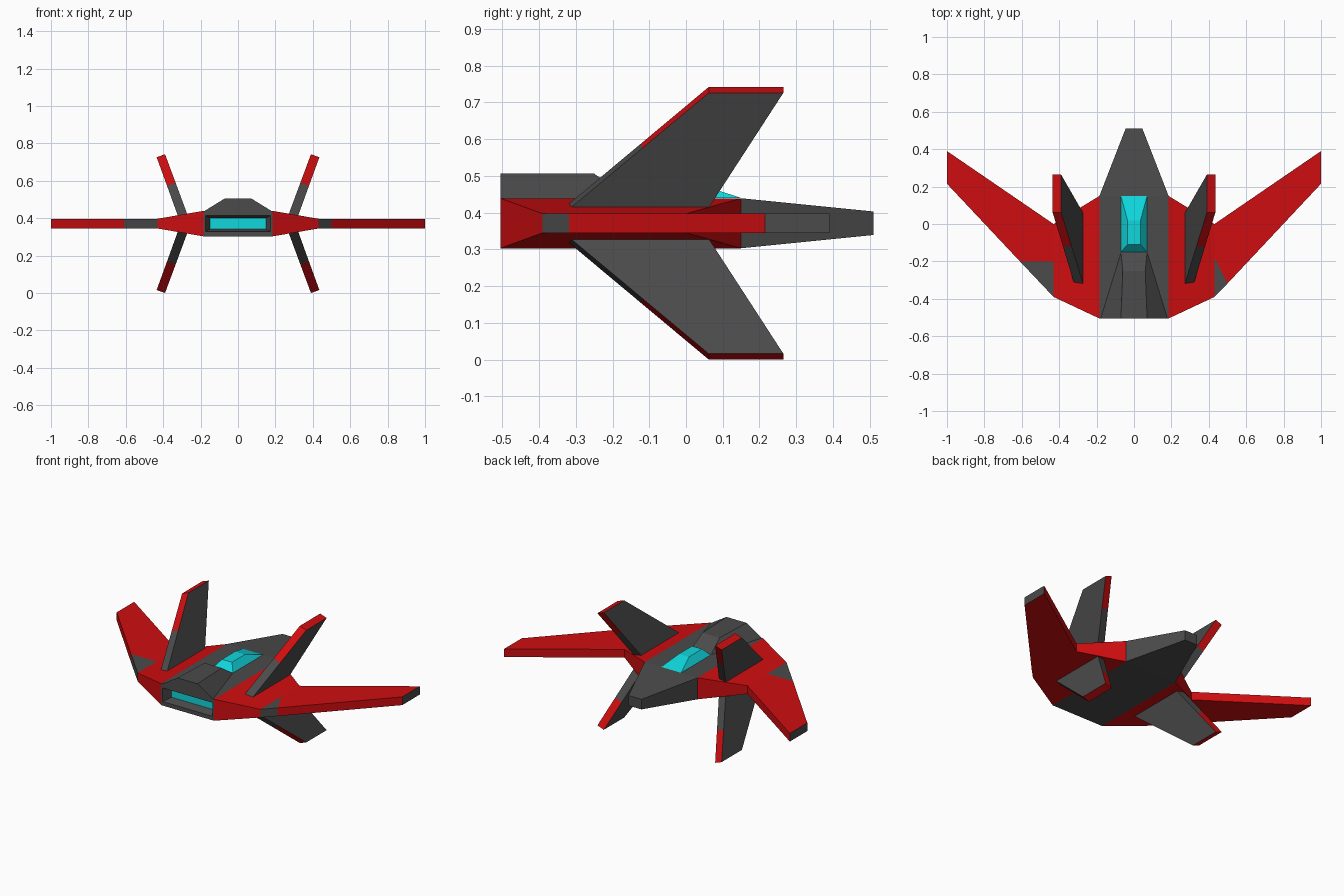
import bpy, bmesh

if "Cube" in bpy.data.objects:
    bpy.data.objects.remove(bpy.data.objects["Cube"])

MID = 0.371  # height of the horizontal symmetry plane


def material(name, color):
    m = bpy.data.materials.new(name)
    m.diffuse_color = (*color, 1)
    m.use_nodes = True
    m.node_tree.nodes["Principled BSDF"].inputs["Base Color"].default_value = m.diffuse_color
    return m


MATS = [material("dark_grey", (0.07, 0.07, 0.07)),
        material("red", (0.62, 0.004, 0.005)),
        material("cyan", (0.005, 0.68, 0.72))]
GREY, RED, CYAN = range(3)


def loft(name, rings, color, start=True, end=True, paint=None):
    """Skin rings of points; paint maps (segment, side) or a cap name to a colour."""
    paint = paint or {}
    bm = bmesh.new()
    loops = [[bm.verts.new(p) for p in r] for r in rings]
    n = len(loops[0])

    def face(verts, key):
        bm.faces.new(verts).material_index = paint.get(key, color)

    for k, (a, b) in enumerate(zip(loops, loops[1:])):
        for i in range(n):
            j = (i + 1) % n
            face((a[i], a[j], b[j], b[i]), (k, i))
    if start:
        face(loops[0][::-1], "start")
    if end:
        face(loops[-1], "end")
    return finish(name, bm)


def finish(name, bm):
    bmesh.ops.recalc_face_normals(bm, faces=bm.faces)
    me = bpy.data.meshes.new(name)
    bm.to_mesh(me)
    bm.free()
    for m in MATS:
        me.materials.append(m)
    ob = bpy.data.objects.new(name, me)
    bpy.context.collection.objects.link(ob)
    return ob


def rect(y, w, h, z=MID):
    return [(-w, y, z - h), (w, y, z - h), (w, y, z + h), (-w, y, z + h)]


# Hull with recessed glowing engine and tapered nose
loft("hull", [rect(-0.45, 0.15, 0.03), rect(-0.505, 0.175, 0.043),
              rect(-0.505, 0.185, 0.068), rect(0.15, 0.185, 0.068),
              rect(0.51, 0.045, 0.032)], GREY, paint={"start": CYAN})

# Engine hump on the back of the hull
loft("engine_hump",
     [[(-0.18, -0.505, 0.438), (0.18, -0.505, 0.438), (0.07, -0.15, 0.438), (-0.07, -0.15, 0.438)],
      [(-0.07, -0.505, 0.506), (0.07, -0.505, 0.506), (0.06, -0.25, 0.506), (-0.06, -0.25, 0.506)]],
     GREY)

# Cockpit canopy, sloping down to the nose
bm = bmesh.new()
v = [bm.verts.new(p) for p in [
    (-0.07, -0.15, 0.438), (0.07, -0.15, 0.438), (0.07, 0.15, 0.44), (-0.07, 0.15, 0.44),
    (-0.035, -0.11, 0.482), (0.035, -0.11, 0.482), (0.035, 0.02, 0.482), (-0.035, 0.02, 0.482)]]
for f in [(0, 3, 2, 1), (4, 5, 6, 7), (0, 1, 5, 4), (1, 2, 6, 5), (2, 3, 7, 6), (3, 0, 4, 7)]:
    bm.faces.new([v[i] for i in f]).material_index = CYAN
finish("canopy", bm)


def wing(name, s, root_y, patch):
    """Flat swept wing; a grey triangle marks the root of the trailing edge."""
    outline = [(0.43, 0.0), (1.0, 0.39), (1.0, 0.215), patch, (0.43, -0.39), (0.43, root_y)]
    bm = bmesh.new()
    top, low = [[bm.verts.new((s * x, y, MID + dz)) for x, y in outline] for dz in (0.026, -0.026)]
    bm.faces.new([top[i] for i in (0, 1, 2, 3, 5)]).material_index = RED
    bm.faces.new([top[i] for i in (3, 4, 5)]).material_index = GREY
    bm.faces.new(low[::-1]).material_index = RED
    for i, c in enumerate((RED, GREY, RED, GREY)):
        bm.faces.new((top[i], low[i], low[i + 1], top[i + 1])).material_index = c
    finish(name, bm)


for side, s in (("left", -1), ("right", 1)):
    # Red side pods between hull and wings
    loft(side + "_pod",
         [[(s * x, y0, MID - h), (s * x, y1, MID - h), (s * x, y1, MID + h), (s * x, y0, MID + h)]
          for x, y0, y1, h in ((0.185, -0.505, 0.15, 0.068), (0.43, -0.39, 0.0, 0.026))],
         RED, start=False, end=False)

    # Canted fins above and below, with red tips and outer edges
    for level, t in (("upper", 1), ("lower", -1)):
        inner = [(0.264, 0.402, -0.345, 0.045), (0.39, 0.742, 0.062, 0.265)]
        outer = [(0.312, 0.387, -0.345, 0.045), (0.435, 0.726, 0.062, 0.265)]
        rings = []
        for f in (0, 0.55, 1):
            (xi, zi, y0, y1), (xo, zo, _, _) = [
                [a + (b - a) * f for a, b in zip(*edge)] for edge in (inner, outer)]
            rings.append([(s * x, y, MID + t * (z - MID)) for x, y, z in
                          ((xi, y0, zi), (xo, y0, zo), (xo, y1, zo), (xi, y1, zi))])
        loft(f"{side}_{level}_fin", rings, GREY,
             paint={(1, 0): RED, (1, 2): RED, "end": RED})

# Main wings
wing("left_wing", -1, -0.2, (0.61, -0.2))
wing("right_wing", 1, -0.18, (0.5, -0.318))
